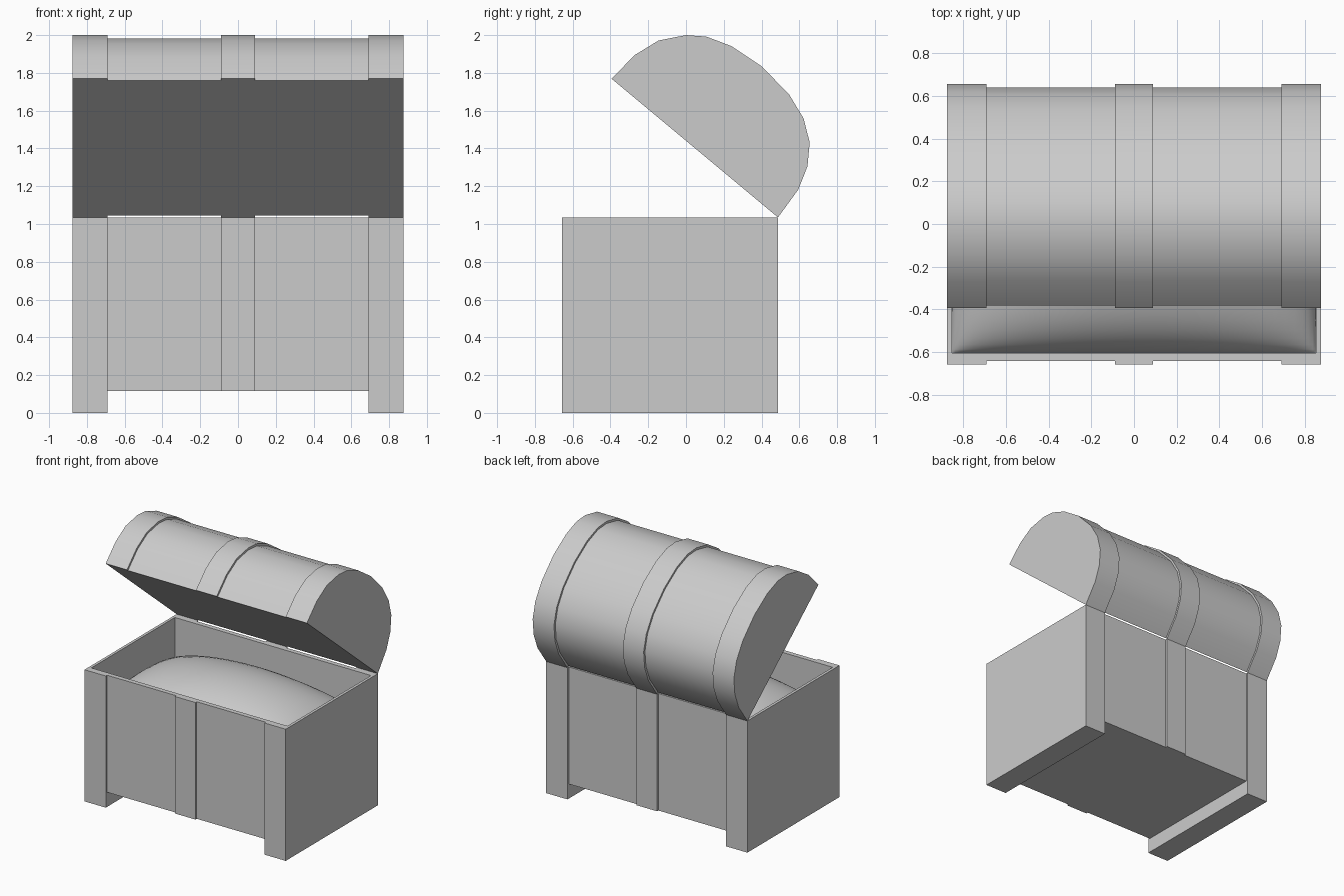
import bpy, bmesh, math

if "Cube" in bpy.data.objects:
    bpy.data.objects.remove(bpy.data.objects["Cube"])

X0, Y0, Y1, RIM = 0.875, -0.657, 0.487, 1.035   # outer size of the chest
CY = (Y0 + Y1) / 2
STEP = 0.016                                    # how far the bands stand proud
SMOOTH = math.radians(35)


def mesh_object(name, bm):
    bmesh.ops.recalc_face_normals(bm, faces=bm.faces)
    me = bpy.data.meshes.new(name)
    bm.to_mesh(me)
    bm.free()
    ob = bpy.data.objects.new(name, me)
    bpy.context.collection.objects.link(ob)
    return ob


def box(name, lo, hi):
    bm = bmesh.new()
    bmesh.ops.create_cube(bm, size=1)
    for v in bm.verts:
        v.co = [(l + h) / 2 + c * (h - l) for l, h, c in zip(lo, hi, v.co)]
    return mesh_object(name, bm)


def activate(ob):
    bpy.ops.object.select_all(action='DESELECT')
    ob.select_set(True)
    bpy.context.view_layer.objects.active = ob


def cut(ob, lo, hi):
    cutter = box("cutter", lo, hi)
    cutter.hide_render = True
    mod = ob.modifiers.new("cut", 'BOOLEAN')
    mod.operation, mod.solver, mod.object = 'DIFFERENCE', 'EXACT', cutter
    activate(ob)
    bpy.ops.object.modifier_apply(modifier=mod.name)
    bpy.data.objects.remove(cutter)


# Chest body: solid block, hollowed, with gap underneath and recessed panels
body = box("chest_body", (-X0, Y0, 0), (X0, Y1, RIM))
cut(body, (-0.69, -2, -1), (0.69, 2, 0.115))
for a, b in ((-0.69, -0.09), (0.09, 0.69)):
    cut(body, (a, -2, -1.1), (b, Y0 + STEP, 2))
    cut(body, (a, Y1 - STEP, -1.1), (b, 2, 2))
cut(body, (-0.853, Y0 + 0.053, 0.17), (0.853, Y1 - 0.053, 2))

# Lid: half-round profile lofted along x, stepping between bands and panels
profile = [(-.394, 1.769), (-.272, 1.894), (-.146, 1.971), (0, 2.0),
           (.108, 1.992), (.24, 1.942), (.4, 1.835), (.545, 1.687),
           (.622, 1.56), (.655, 1.432), (.643, 1.305), (.595, 1.183),
           (Y1, RIM)]
my = (profile[0][0] + profile[-1][0]) / 2
mz = (profile[0][1] + profile[-1][1]) / 2
full, inset = 1.0, 0.972
sections = [(-X0, full), (-.69, full), (-.69, inset), (-.09, inset),
            (-.09, full), (.09, full), (.09, inset), (.69, inset),
            (.69, full), (X0, full)]
bm = bmesh.new()
rings = [[bm.verts.new((x, my + (y - my) * s, mz + (z - mz) * s))
          for y, z in profile] for x, s in sections]
n = len(profile)
for r, q in zip(rings, rings[1:]):
    for i in range(n):
        j = (i + 1) % n
        bm.faces.new((r[i], r[j], q[j], q[i]))
bm.faces.new(rings[0])
bm.faces.new(rings[-1])
lid = mesh_object("lid", bm)
activate(lid)
bpy.ops.object.shade_smooth_by_angle(angle=SMOOTH)

# Treasure mound: domed grid filling the inside
bm = bmesh.new()
bmesh.ops.create_grid(bm, x_segments=32, y_segments=24, size=1)
for v in bm.verts:
    u, w = math.sin(v.co.x * math.pi / 2), math.sin(v.co.y * math.pi / 2)
    h = math.sqrt(max(0, (1 - u * u) * (1 - w * w)))
    v.co = (0.853 * u, CY + 0.519 * w, 0.70 + 0.32 * h)
mound = mesh_object("treasure_mound", bm)
if mound.data.polygons[0].normal.z < 0:
    mound.data.flip_normals()
activate(mound)
bpy.ops.object.shade_smooth_by_angle(angle=SMOOTH)
